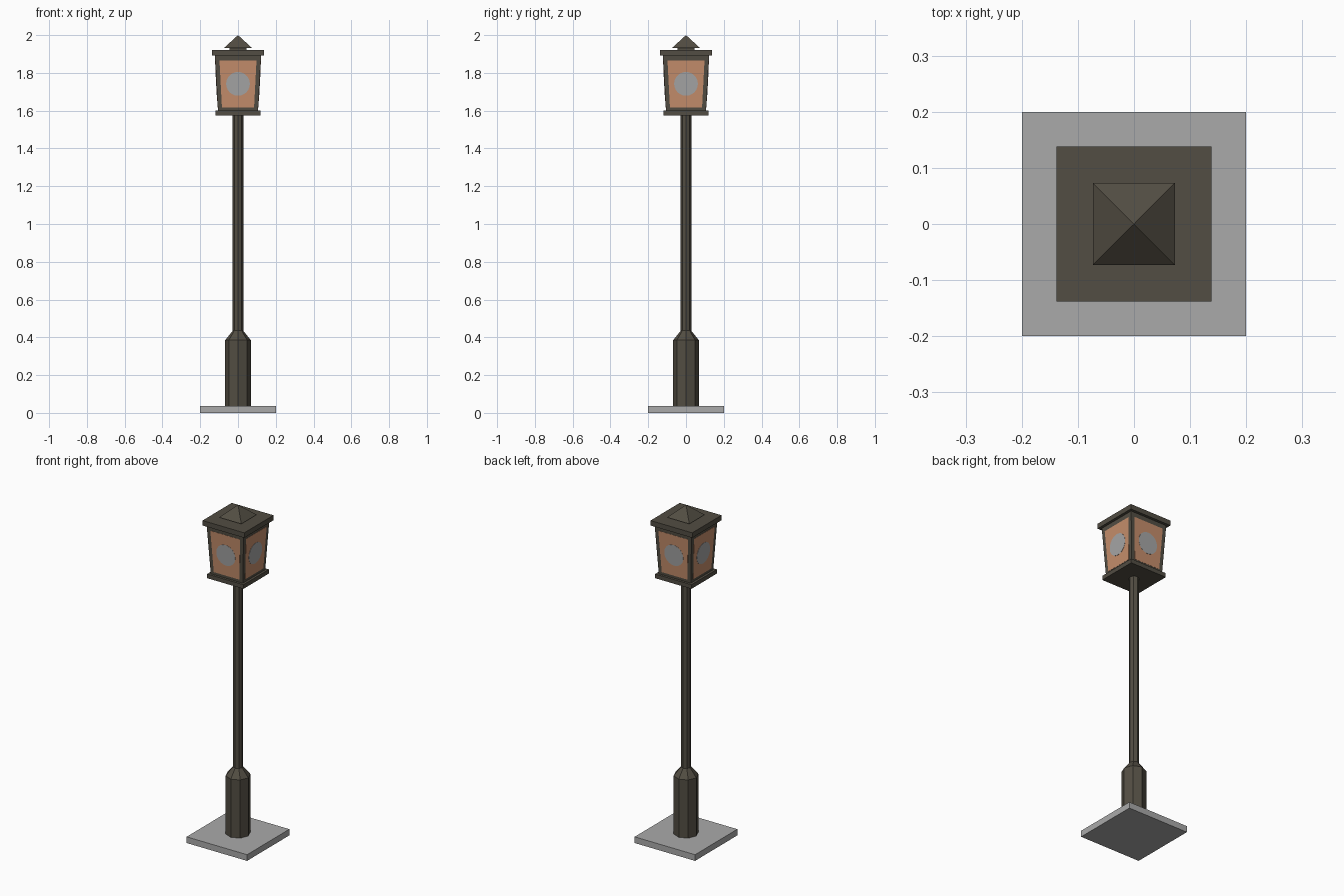
import bpy, bmesh
from math import pi
from mathutils import Matrix

cube = bpy.data.objects.get("Cube")
if cube:
    bpy.data.objects.remove(cube, do_unlink=True)


def material(name, rgb):
    m = bpy.data.materials.new(name)
    m.use_nodes = True
    col = (*rgb, 1)
    m.diffuse_color = col
    m.node_tree.nodes["Principled BSDF"].inputs["Base Color"].default_value = col
    return m


iron = material("dark iron", (0.085, 0.075, 0.056))
stone = material("grey stone", (0.40, 0.40, 0.40))
amber = material("amber glass", (0.56, 0.27, 0.15))
glow = material("grey bulb", (0.38, 0.38, 0.38))


def finish(name, bm, mat):
    bmesh.ops.recalc_face_normals(bm, faces=bm.faces)
    mesh = bpy.data.meshes.new(name)
    bm.to_mesh(mesh)
    bm.free()
    mesh.materials.append(mat)
    ob = bpy.data.objects.new(name, mesh)
    bpy.context.collection.objects.link(ob)
    return ob


def lathe(name, profile, sides, mat, turn=0.0):
    """Stack of rings (radius, z) joined by walls, closed at both ends."""
    bm = bmesh.new()
    rings = []
    for r, z in profile:
        spin = [Matrix.Rotation(turn + 2 * pi * i / sides, 3, 'Z') for i in range(sides)]
        rings.append([bm.verts.new(s @ Matrix.Translation((r, 0, z)).translation) for s in spin])
    for a, b in zip(rings, rings[1:]):
        for i in range(sides):
            j = (i + 1) % sides
            bm.faces.new((a[i], a[j], b[j], b[i]))
    bm.faces.new(rings[0][::-1])
    bm.faces.new(rings[-1])
    bmesh.ops.remove_doubles(bm, verts=bm.verts, dist=1e-5)
    return finish(name, bm, mat)


def square(name, profile, mat):
    """Square-plan stack given as (half width, z)."""
    return lathe(name, [(h * 2 ** 0.5, z) for h, z in profile], 4, mat, pi / 4)


# Plinth, column and pole
square("plinth", [(0.2, 0), (0.2, 0.037)], stone)
post = lathe("post", [(0.068, 0.037), (0.068, 0.385), (0.028, 0.435), (0.028, 1.58)], 8, iron)

# Lantern frame, roof and finial
square("lantern_floor", [(0.12, 1.575), (0.12, 1.60)], iron)
LOW, HIGH = (0.106, 1.60), (0.122, 1.892)
square("lantern_body", [LOW, HIGH], iron)
square("lantern_roof", [(0.138, 1.892), (0.138, 1.922)], iron)
square("finial_neck", [(0.045, 1.922), (0.045, 1.933)], iron)
square("finial", [(0.073, 1.933), (0.0, 2.0)], iron)


def wall(z):
    """Half width of the sloping lantern body at height z."""
    return LOW[0] + (HIGH[0] - LOW[0]) * (z - LOW[1]) / (HIGH[1] - LOW[1])


def plate(name, outline, lift, mat, side):
    """Thin plate lying on one sloping lantern wall, outline as (x, z)."""
    bm = bmesh.new()
    face = bm.faces.new([bm.verts.new((x, -wall(z), z)) for x, z in outline])
    out = bmesh.ops.extrude_face_region(bm, geom=[face])["geom"]
    moved = [v for v in out if isinstance(v, bmesh.types.BMVert)]
    bmesh.ops.translate(bm, verts=moved, vec=(0, -lift, 0))
    bmesh.ops.transform(bm, matrix=Matrix.Rotation(side * pi / 2, 4, 'Z'), verts=bm.verts)
    return finish(name, bm, mat)


# Glass panes with a round bulb glow on all four sides
pane = [(-0.085, 1.616), (0.085, 1.616), (0.098, 1.865), (-0.098, 1.865)]
spokes = [Matrix.Rotation(2 * pi * i / 24, 2) for i in range(24)]
disc = [(0.063 * s[0][0], 1.742 + 0.063 * s[1][0]) for s in spokes]
for side, label in enumerate(("front", "left", "back", "right")):
    plate(label + "_pane", pane, 0.001, amber, side)
    plate(label + "_bulb", disc, 0.002, glow, side)
